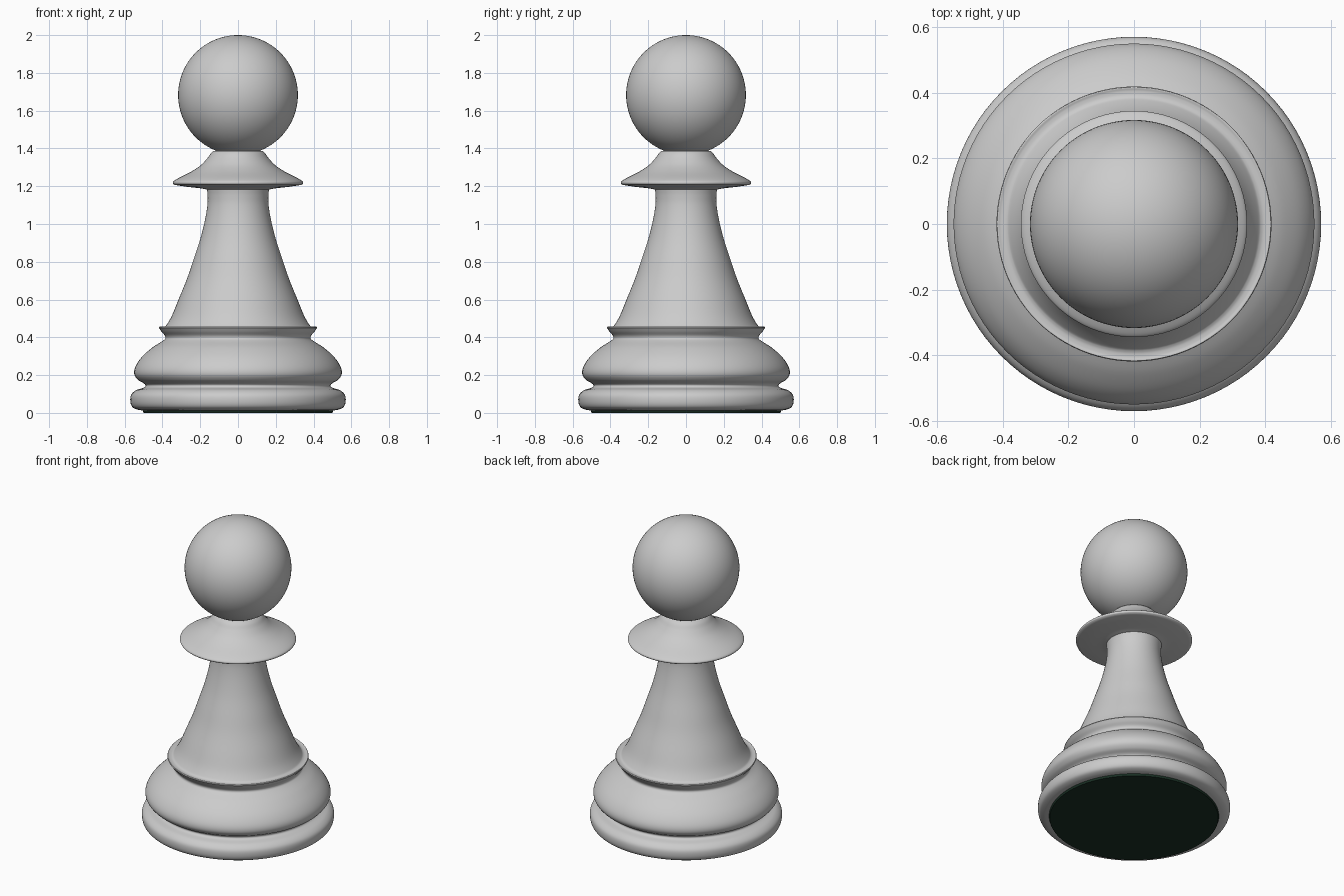
import bpy, math
from mathutils import Vector

if "Cube" in bpy.data.objects:
    bpy.data.objects.remove(bpy.data.objects["Cube"])

SEG = 96


def smooth_curve(pts, steps=6):
    """Catmull-Rom curve through profile points (radius, height)."""
    p = [Vector(q) for q in pts]
    p = [2 * p[0] - p[1]] + p + [2 * p[-1] - p[-2]]
    out = []
    for a, b, c, d in zip(p, p[1:], p[2:], p[3:]):
        for i in range(steps):
            t = i / steps
            out.append(0.5 * (2 * b + (c - a) * t + (2 * a - 5 * b + 4 * c - d) * t * t
                              + (3 * b - a - 3 * c + d) * t ** 3))
    return out + [p[-2]]


def lathe(name, curves, color=None):
    """Revolve joined curves (corners stay sharp between them), capping both ends."""
    prof = []
    for c in curves:
        pts = smooth_curve(c) if len(c) > 2 else [Vector(q) for q in c]
        prof += pts[1:] if prof and (prof[-1] - pts[0]).length < 1e-6 else pts
    verts = [(r * math.cos(2 * math.pi * k / SEG), r * math.sin(2 * math.pi * k / SEG), z)
             for r, z in prof for k in range(SEG)]
    faces = [(i * SEG + k, i * SEG + (k + 1) % SEG, (i + 1) * SEG + (k + 1) % SEG, (i + 1) * SEG + k)
             for i in range(len(prof) - 1) for k in range(SEG)]
    top = (len(prof) - 1) * SEG
    faces += [tuple(reversed(range(SEG))), tuple(range(top, top + SEG))]
    me = bpy.data.meshes.new(name)
    me.from_pydata(verts, [], faces)
    ob = bpy.data.objects.new(name, me)
    bpy.context.collection.objects.link(ob)
    if color:
        mat = bpy.data.materials.new(name)
        mat.diffuse_color = color
        mat.use_nodes = True
        mat.node_tree.nodes["Principled BSDF"].inputs["Base Color"].default_value = mat.diffuse_color
        me.materials.append(mat)
    finish(ob)


def finish(ob):
    bpy.ops.object.select_all(action='DESELECT')
    ob.select_set(True)
    bpy.context.view_layer.objects.active = ob
    bpy.ops.object.shade_smooth_by_angle(angle=math.radians(40))


# Felt pad under the base
lathe("felt_pad", [[(0.5, 0), (0.505, 0.015)]], (0.01, 0.03, 0.018, 1))

# Base ring, bulge, flange, stem and collar as one turned body
lathe("turned_body", [
    [(0.50, 0.012), (0.535, 0.018), (0.56, 0.032), (0.57, 0.06), (0.566, 0.095),
     (0.54, 0.12), (0.50, 0.133), (0.49, 0.145), (0.50, 0.157), (0.53, 0.175),
     (0.549, 0.205), (0.543, 0.245), (0.51, 0.295), (0.455, 0.345), (0.40, 0.38),
     (0.385, 0.394), (0.388, 0.41), (0.405, 0.43), (0.419, 0.45)],
    [(0.419, 0.45), (0.416, 0.456), (0.405, 0.454), (0.39, 0.456), (0.377, 0.468),
     (0.35, 0.515), (0.315, 0.6), (0.27, 0.71), (0.236, 0.81), (0.20, 0.92),
     (0.175, 1.02), (0.162, 1.10), (0.161, 1.15), (0.164, 1.182)],
    [(0.164, 1.182), (0.20, 1.189), (0.27, 1.197), (0.335, 1.207)],
    [(0.335, 1.207), (0.344, 1.214), (0.341, 1.226), (0.315, 1.243), (0.25, 1.276),
     (0.20, 1.309), (0.165, 1.345), (0.145, 1.372), (0.13, 1.387)],
    [(0.13, 1.387), (0.09, 1.39)],
])

# Ball head
bpy.ops.mesh.primitive_uv_sphere_add(segments=SEG, ring_count=48, radius=0.317, location=(0, 0, 1.683))
head = bpy.context.object
head.name = "ball_head"
finish(head)
